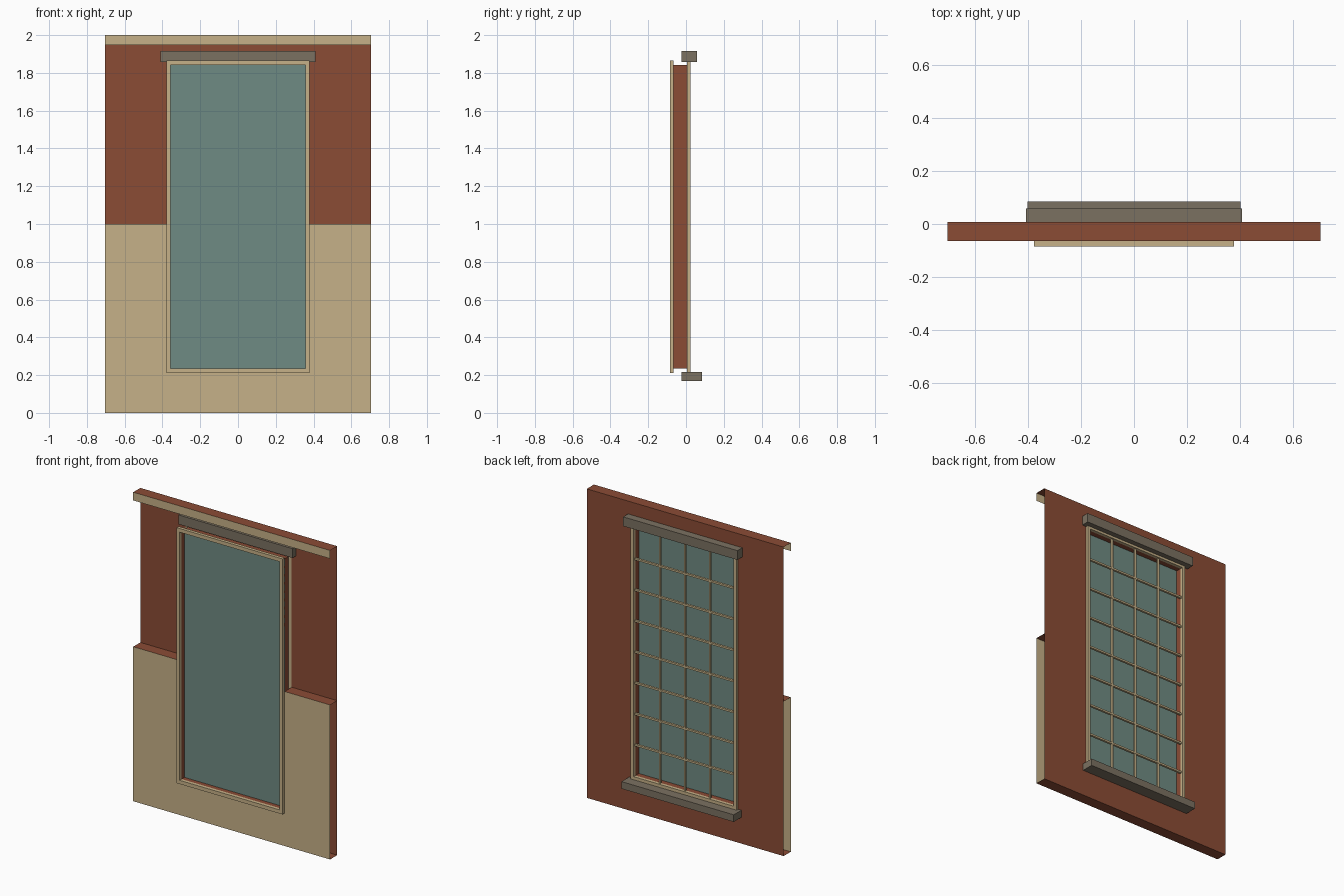
import bpy, bmesh

if "Cube" in bpy.data.objects:
    bpy.data.objects.remove(bpy.data.objects["Cube"])


def material(name, rgb):
    lin = [(c / 255 / 12.92) if c < 10 else ((c / 255 + 0.055) / 1.055) ** 2.4 for c in rgb]
    m = bpy.data.materials.new(name)
    m.diffuse_color = (*lin, 1)
    m.use_nodes = True
    m.node_tree.nodes["Principled BSDF"].inputs["Base Color"].default_value = m.diffuse_color
    return m


BRICK = material("brick_red", (139, 76, 53))
PLASTER = material("cream_plaster", (198, 177, 136))
STONE = material("grey_stone", (123, 113, 97))
GLASS = material("green_glass", (111, 139, 131))


def make(name, quads, mat):
    """Build one object from a list of four-corner faces."""
    bm = bmesh.new()
    for q in quads:
        bm.faces.new([bm.verts.new(p) for p in q])
    bmesh.ops.remove_doubles(bm, verts=bm.verts, dist=1e-5)
    me = bpy.data.meshes.new(name)
    bm.to_mesh(me)
    bm.free()
    me.materials.append(mat)
    ob = bpy.data.objects.new(name, me)
    bpy.context.collection.objects.link(ob)
    return ob


def upright(x0, x1, z0, z1, y, back=False):
    q = [(x0, y, z0), (x1, y, z0), (x1, y, z1), (x0, y, z1)]
    return q[::-1] if back else q


def level(x0, x1, y0, y1, z, down=False):
    q = [(x0, y0, z), (x1, y0, z), (x1, y1, z), (x0, y1, z)]
    return q[::-1] if down else q


def side(x, y0, y1, z0, z1, left=False):
    q = [(x, y0, z0), (x, y1, z0), (x, y1, z1), (x, y0, z1)]
    return q[::-1] if left else q


def box(x0, x1, y0, y1, z0, z1):
    return [upright(x0, x1, z0, z1, y0), upright(x0, x1, z0, z1, y1, True),
            level(x0, x1, y0, y1, z1), level(x0, x1, y0, y1, z0, True),
            side(x1, y0, y1, z0, z1), side(x0, y0, y1, z0, z1, True)]


def ring(a, b, y0, y1):
    """Rectangular frame; a and b are (half width, bottom, top) outer and inner."""
    def loop(r, y):
        w, lo, hi = r
        return [(-w, y, lo), (w, y, lo), (w, y, hi), (-w, y, hi)]
    loops = [loop(a, y0), loop(b, y0), loop(b, y1), loop(a, y1)]
    quads = []
    for k in range(4):
        p, q = loops[k], loops[(k + 1) % 4]
        for i in range(4):
            j = (i + 1) % 4
            quads.append([p[i], p[j], q[j], q[i]])
    return quads


W = 0.705                      # half width of the wall
YF, YB = -0.065, 0.008         # inner and outer wall skins
OUT = (0.379, 0.212, 1.866)    # window frame outline
INN = (0.358, 0.236, 1.842)    # window opening
H, LO, HI = OUT

# Outer brick skin with the window hole, plus top, shelf and base strips
make("brick_wall", [
    upright(-W, W, 0, LO, YB, True), upright(-W, W, HI, 2, YB, True),
    upright(-W, -H, LO, HI, YB, True), upright(H, W, LO, HI, YB, True)], BRICK)
make("wall_top", [level(-W, W, YF, YB, 2)], BRICK)
make("wall_base", [level(-W, W, YF, YB, 0, True)], BRICK)
make("wall_shelf", [level(-W, -H, YF, YB, 1), level(H, W, YF, YB, 1)], BRICK)

# Inner plaster: low panel around the window and a band at the top
PH = 0.37
make("plaster_panel", [
    upright(-W, W, 0, 0.224, YF), upright(-W, -PH, 0.224, 1, YF),
    upright(PH, W, 0.224, 1, YF)], PLASTER)
make("plaster_band", [upright(-W, W, 1.947, 2, YF)], PLASTER)

# Brick lining of the window opening
w, lo, hi = INN
make("window_lining", [
    side(-w, YF, 0.004, lo, hi), side(w, YF, 0.004, lo, hi, True),
    level(-w, w, YF, 0.004, lo), level(-w, w, YF, 0.004, hi, True)], BRICK)

# Frames on both sides of the wall
make("inner_frame", ring(OUT, INN, -0.086, YF), PLASTER)
make("outer_frame", ring(OUT, INN, 0.004, 0.024), PLASTER)

# Glass pane and glazing bars, four by eight
make("glass_pane", box(-w, w, -0.036, -0.03, lo, hi), GLASS)
t = 0.006
bars = []
for i in range(1, 4):
    x = -w + 2 * w * i / 4
    bars += [box(x - t, x + t, 0.002, 0.014, lo, hi)]
for i in range(1, 8):
    z = lo + (hi - lo) * i / 8
    bars += [box(-w, w, 0.001, 0.015, z - t, z + t)]
for n, b in enumerate(bars):
    make(f"glazing_bar_{n + 1}", b, PLASTER)

# Stone lintel and sill
make("lintel", box(-0.409, 0.409, -0.025, 0.058, 1.857, 1.917), STONE)
make("sill", box(-0.402, 0.402, -0.025, 0.086, 0.17, 0.216), STONE)
